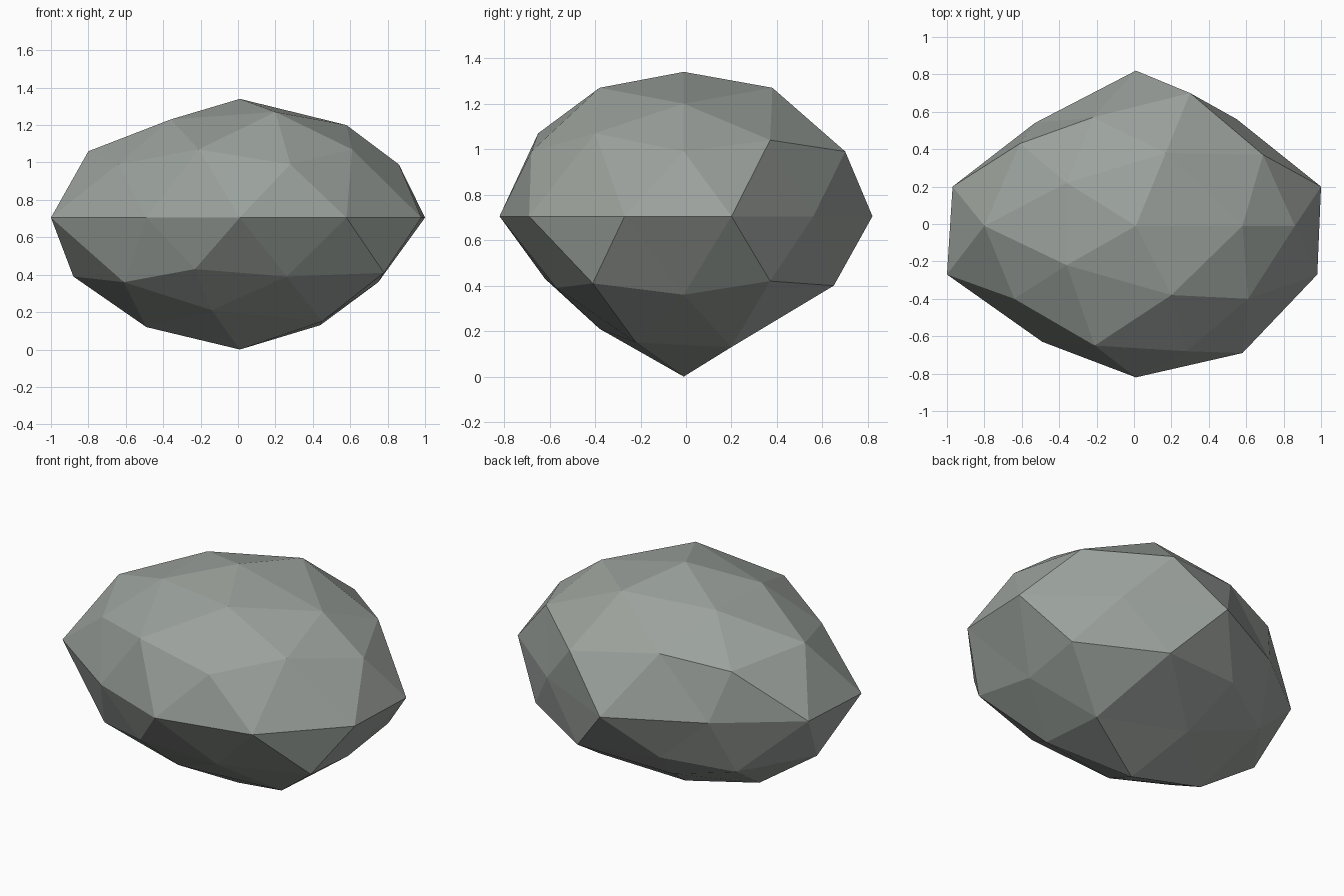
import bpy
import math

# Remove the default object
default = bpy.data.objects.get("Cube")
if default:
    bpy.data.objects.remove(default, do_unlink=True)

EQUATOR = 0.705  # the widest ring is level

# Hewn outline: each ring from the ground up, corners counter-clockwise from +x
foot = [(.01, -.01, 0)]
foot_slope = [(.44, .2, .13), (-.13, .31, .2), (-.49, -.01, .12),
              (-.14, -.38, .21), (.45, -.22, .15)]
lower_hollows = [(.75, -.01, .36), (.28, .65, .4), (-.6, .37, .36),
                 (-.61, -.42, .36), (.26, -.57, .39)]
lower_corners = [(.76, .37, .42), (-.23, .58, .43), (-.88, -.01, .39),
                 (-.23, -.62, .43), (.78, -.41, .41)]
girdle = [(1, .2), (.55, .56), (.01, .82), (-.53, .54), (-.97, .2),
          (-1, -.27), (-.49, -.63), (.01, -.82), (.58, -.69), (.98, -.27)]
upper_corners = [(.86, -.01, .99), (.3, .7, .99), (-.61, .43, 1),
                 (-.64, -.4, .99), (.28, -.68, .99)]
upper_ridges = [(.69, .37, 1.04), (-.22, .57, 1.06), (-.8, -.01, 1.06),
                (-.21, -.65, 1.07), (.61, -.4, 1.07)]
crown_slope = [(.58, -.01, 1.2), (.17, .38, 1.27), (-.36, .22, 1.23),
               (-.36, -.22, 1.23), (.2, -.38, 1.27)]
crown = [(.01, -.01, 1.34)]

outline = (foot + foot_slope + lower_hollows + lower_corners
           + [(x, y, EQUATOR) for x, y in girdle]
           + upper_corners + upper_ridges + crown_slope + crown)


def ring_order(vertex):
    """Sort corners by height, then by direction around the vertical axis."""
    x, y, z = vertex.co
    height = round(z, 2)
    if abs(height) == 1:
        return height, 0
    return height, round(math.degrees(math.atan2(y, x))) % 360


def make_material(name, colour):
    material = bpy.data.materials.new(name)
    material.use_nodes = True
    material.diffuse_color = colour
    shader = next(node for node in material.node_tree.nodes
                  if node.type == "BSDF_PRINCIPLED")
    shader.inputs["Base Color"].default_value = colour
    shader.inputs["Roughness"].default_value = 0.9
    return material


# Boulder: a faceted ball whose corners are pushed to the hewn outline
bpy.ops.mesh.primitive_ico_sphere_add(subdivisions=2, radius=1, location=(0, 0, 0))
boulder = bpy.context.object
boulder.name = "boulder"
boulder.data.name = "boulder"
corners = sorted(boulder.data.vertices, key=ring_order)
for corner, position in zip(corners, outline):
    corner.co = position
boulder.data.update()

# Flat grey stone facets
bpy.ops.object.shade_flat()
boulder.data.materials.append(make_material("grey stone", (.33, .36, .335, 1)))
